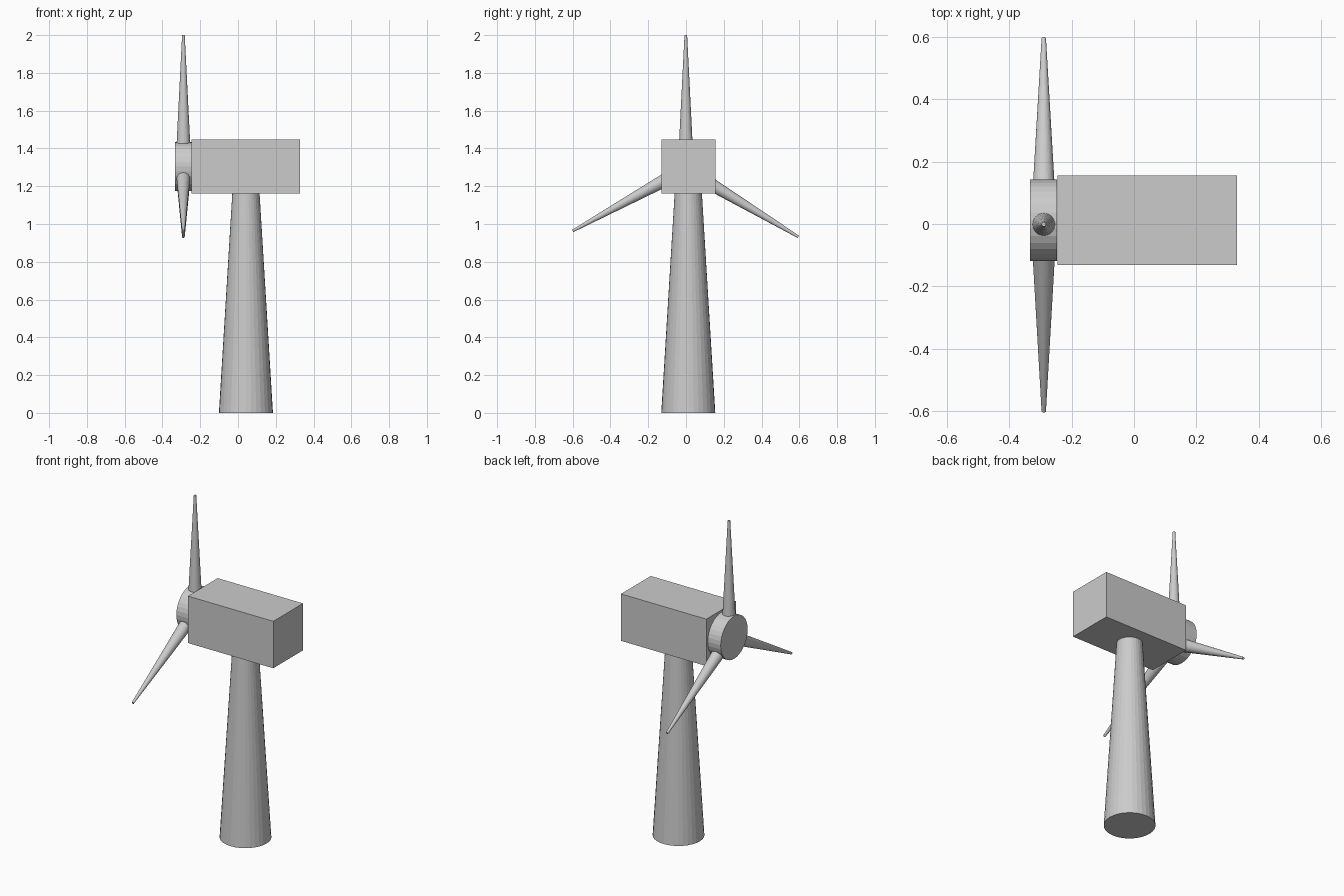
import bpy
from mathutils import Vector

if "Cube" in bpy.data.objects:
    bpy.data.objects.remove(bpy.data.objects["Cube"])

grey = bpy.data.materials.new("light_grey")
grey.diffuse_color = (0.6, 0.6, 0.6, 1)
grey.use_nodes = True
grey.node_tree.nodes["Principled BSDF"].inputs["Base Color"].default_value = grey.diffuse_color


def finish(name):
    ob = bpy.context.object
    ob.name = name
    ob.data.materials.append(grey)
    return ob


def tapered(name, start, end, r_start, r_end, sides=32):
    """Flat-shaded tapered cylinder between two points."""
    a, b = Vector(start), Vector(end)
    bpy.ops.mesh.primitive_cone_add(vertices=sides, radius1=r_start, radius2=r_end,
                                    depth=(b - a).length, location=(a + b) / 2,
                                    rotation=(b - a).to_track_quat('Z', 'Y').to_euler())
    return finish(name)


CX, CY, CZ = 0.042, 0.012, 1.304   # housing centre
BLADE_X = -0.289

# Tower
tapered("tower", (CX, CY, 0), (CX, CY, 1.165), 0.143, 0.072)

# Generator housing
bpy.ops.mesh.primitive_cube_add(size=1, location=(CX, CY, CZ))
housing = finish("housing")
housing.scale = (0.575, 0.286, 0.286)

# Rotor hub
tapered("hub", (-0.333, CY, CZ), (-0.246, CY, CZ), 0.13, 0.13)

# Blades: tip position and direction in the rotor plane (y, z)
blades = {
    "blade_top": ((-0.001, 2.0), (0, 1)),
    "blade_right": ((0.595, 0.932), (0.857, -0.515)),
    "blade_left": ((-0.600, 0.963), (-0.876, -0.482)),
}
for name, ((y, z), (dy, dz)) in blades.items():
    tip = Vector((BLADE_X, y, z))
    root = tip - Vector((0, dy, dz)).normalized() * 0.575
    tapered(name, root, tip, 0.036, 0.007)
